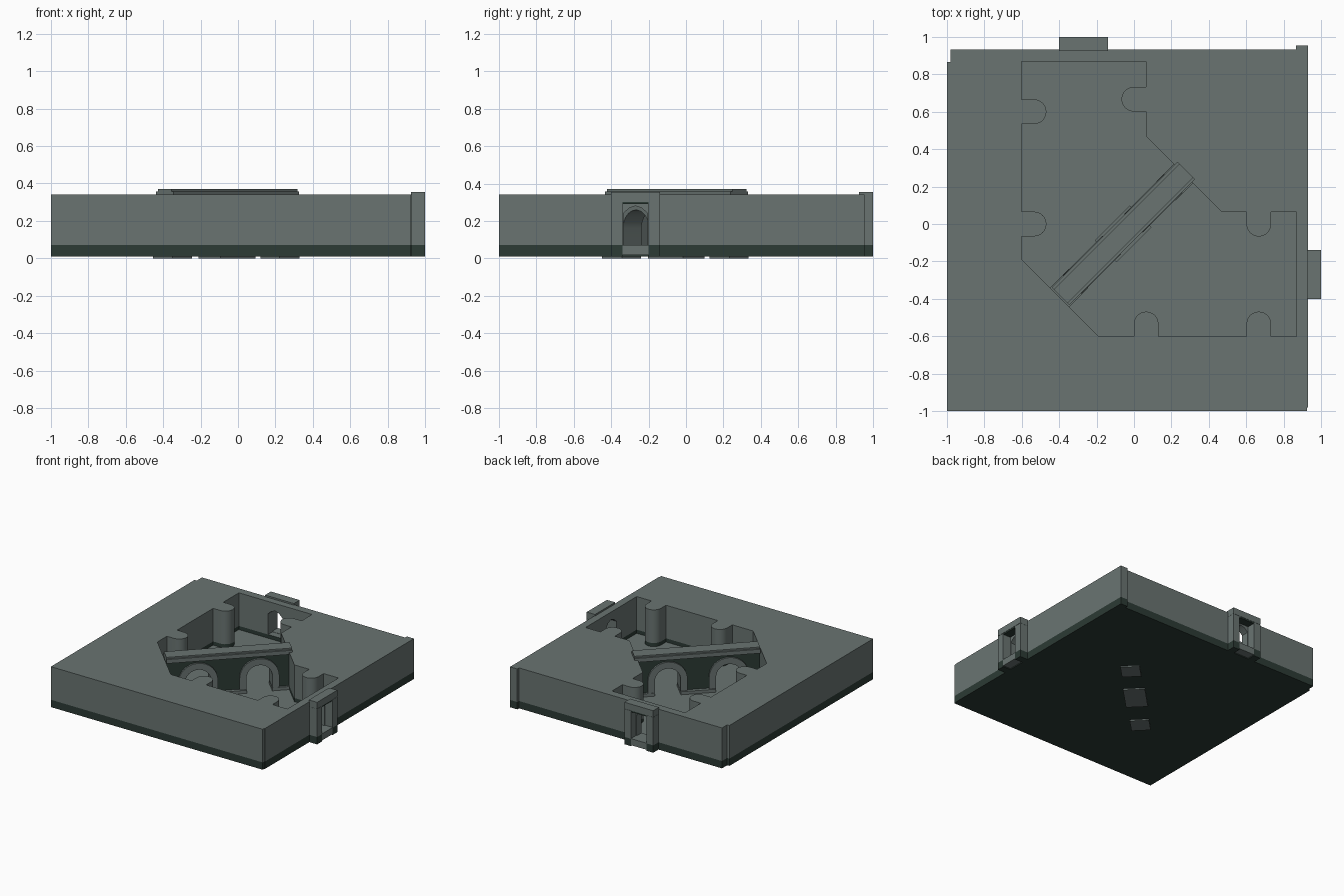
import bpy, bmesh, math

if "Cube" in bpy.data.objects:
    bpy.data.objects.remove(bpy.data.objects["Cube"])

def material(name, rgb):
    m = bpy.data.materials.new(name)
    m.diffuse_color = (*rgb, 1)
    m.use_nodes = True
    m.node_tree.nodes["Principled BSDF"].inputs["Base Color"].default_value = m.diffuse_color
    return m

STONE = material("grey stone", (0.142, 0.175, 0.167))
DARK = material("dark green stone", (0.025, 0.043, 0.035))
R2 = math.sqrt(0.5)

# Axis maps: (u, v, w) with the profile in u, v and the extrusion along w
def flat(u, v, w): return (u, v, w)
def right_side(u, v, w): return (w, u, v)
def back_side(u, v, w): return (u, w, v)
def diagonal(u, v, w): return ((u - w) * R2, (u + w) * R2, v)

def prism(name, pts, w0, w1, mat, axes=flat):
    bm = bmesh.new()
    lo = [bm.verts.new(axes(u, v, w0)) for u, v in pts]
    hi = [bm.verts.new(axes(u, v, w1)) for u, v in pts]
    bm.faces.new(lo)
    bm.faces.new(hi)
    n = len(pts)
    for i in range(n):
        j = (i + 1) % n
        bm.faces.new((lo[i], lo[j], hi[j], hi[i]))
    bmesh.ops.recalc_face_normals(bm, faces=bm.faces)
    me = bpy.data.meshes.new(name)
    bm.to_mesh(me)
    bm.free()
    me.materials.append(mat)
    ob = bpy.data.objects.new(name, me)
    bpy.context.collection.objects.link(ob)
    return ob

def rect(u0, u1, v0, v1):
    return [(u0, v0), (u1, v0), (u1, v1), (u0, v1)]

def cut(ob, cutter):
    bpy.context.view_layer.objects.active = ob
    mod = ob.modifiers.new("cut", 'BOOLEAN')
    mod.operation, mod.solver, mod.object = 'DIFFERENCE', 'EXACT', cutter
    bpy.ops.object.modifier_apply(modifier=mod.name)
    bpy.data.objects.remove(cutter)

def smooth(ob):
    bpy.ops.object.select_all(action='DESELECT')
    ob.select_set(True)
    bpy.context.view_layer.objects.active = ob
    bpy.ops.object.shade_smooth_by_angle(angle=math.radians(30))

# Half-round pillar on a room wall; (tx, ty) is the direction of travel
def pillar(x, y, tx, ty, r=0.066, n=12):
    dx, dy = ty, -tx
    pts = [(x - tx * r, y - ty * r)]
    for i in range(n + 1):
        a = math.pi * i / n
        c, s = -math.cos(a) * r, r + math.sin(a) * r
        pts.append((x + tx * c + dx * s, y + ty * c + dy * s))
    return pts + [(x + tx * r, y + ty * r)]

outer = [(-1, -1), (.925, -1), (.925, -.98), (.93, -.98), (.93, .955), (.865, .955),
         (.865, .932), (-.98, .932), (-.98, .865), (-1, .865)]
room = ([(-.6, .868), (.065, .868)] + pillar(.065, .667, 0, -1) + [(.065, .467), (.467, .065)]
        + pillar(.667, .065, 1, 0) + [(.868, .065), (.868, -.6)]
        + pillar(.667, -.6, -1, 0) + pillar(.065, -.6, -1, 0) + [(-.19, -.6), (-.6, -.19)]
        + pillar(-.6, 0, 0, 1) + pillar(-.6, .6, 0, 1))
door = [(-.335, .05), (-.205, .05), (-.205, .24), (-.235, .268), (-.27, .28),
        (-.305, .268), (-.335, .24)]

# Walls with the room and both doorways cut through
walls = prism("walls", outer, .07, .342, STONE)
cut(walls, prism("room_cutter", room, 0, .5, STONE))
cut(walls, prism("right_door_cutter", door, .8, 1.1, STONE, right_side))
cut(walls, prism("back_door_cutter", door, .8, 1.1, STONE, back_side))
smooth(walls)

# Dark foundation; faces looking up (room floor and door sills) are grey
base = prism("foundation", outer, .01, .07, DARK)
cut(base, prism("floor_cutter", room, .04, .5, DARK))
while len(base.data.materials) > 1:
    base.data.materials.pop()
base.data.materials.append(STONE)
for p in base.data.polygons:
    p.material_index = 1 if p.normal.z > .5 else 0
smooth(base)

# Door frames on the right and back sides
for side, axes in (("right", right_side), ("back", back_side)):
    for tag, a, b in (("a", -.402, -.34), ("b", -.2, -.14)):
        prism(f"{side}_door_post_{tag}", rect(a, b, .07, .30), .925, 1, STONE, axes)
        prism(f"{side}_door_foot_{tag}", rect(a, b, .01, .07), .925, 1, DARK, axes)
    prism(f"{side}_door_sill", rect(-.34, -.2, .018, .072), .925, 1, STONE, axes)
    prism(f"{side}_door_lip", rect(-.401, -.141, .29, .302), .925, .998, DARK, axes)
    prism(f"{side}_door_lintel", rect(-.402, -.14, .302, .355), .925, 1, STONE, axes)

# Arcade across the room: dark wall with two arches
def arch(t, r, z=.16, n=16):
    return [(t + r * math.cos(math.pi * i / n), z + r * math.sin(math.pi * i / n))
            for i in range(n + 1)]

ARCHES = (-.3125, .151)
profile = [(.40, .02), (.40, .33), (-.55, .33), (-.55, .02)]
for t in ARCHES:
    profile += [(t - .1, .02)] + arch(t, .1)[::-1] + [(t + .1, .02)]
smooth(prism("arcade_wall", profile, -.05, .058, DARK, diagonal))

# Grey arch surrounds standing proud of the wall
for i, t in enumerate(ARCHES):
    ring = ([(t + .15, .02)] + arch(t, .15) + [(t - .15, .02), (t - .098, .02)]
            + arch(t, .098)[::-1] + [(t + .098, .02)])
    smooth(prism(f"arch_surround_{i + 1}", ring, -.066, .074, STONE, diagonal))

# Stepped coping on top of the arcade
prism("coping_ledge", rect(-.55, .40, .325, .358), -.062, .07, STONE, diagonal)
prism("coping_top", rect(-.55, .40, .358, .37), -.048, .056, STONE, diagonal)

# Pier footings that reach through the floor to the underside
for i, (t, length, w) in enumerate(((-.49, .15, .145), (-.078, .265, .165), (.322, .15, .145))):
    prism(f"pier_footing_{i + 1}", rect(t - length / 2, t + length / 2, 0, .065),
          .004 - w / 2, .004 + w / 2, STONE, diagonal)
